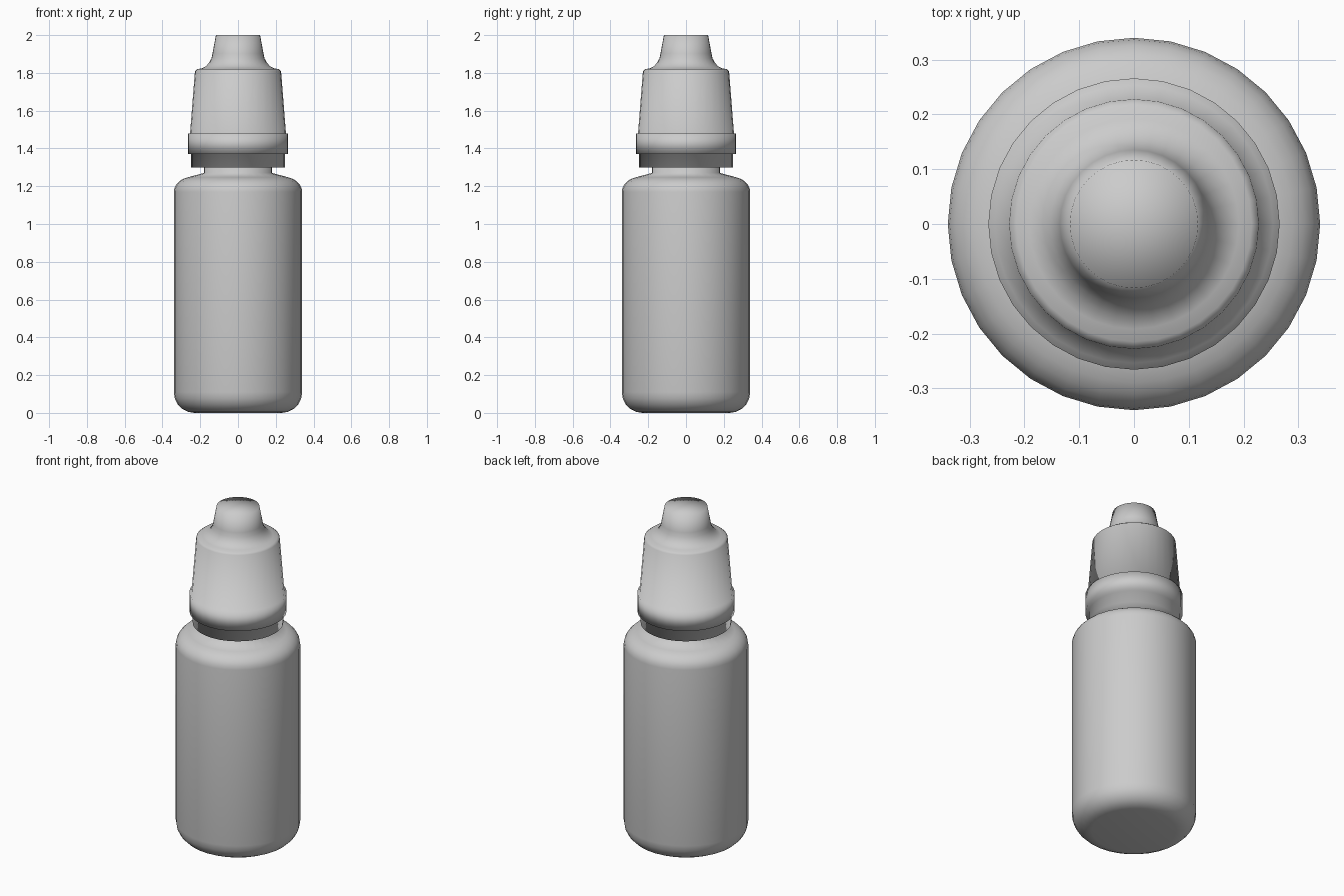
import bpy
import bmesh
import math

cube = bpy.data.objects.get("Cube")
if cube:
    bpy.data.objects.remove(cube, do_unlink=True)

SIDES = 32


def make_material(name, rgb):
    color = (*rgb, 1.0)
    mat = bpy.data.materials.new(name)
    mat.use_nodes = True
    mat.diffuse_color = color
    mat.node_tree.nodes["Principled BSDF"].inputs["Base Color"].default_value = color
    return mat


def lathe(name, profile, mat):
    """Spin a (radius, height) profile around the vertical axis."""
    bm = bmesh.new()
    verts = [bm.verts.new((r, 0, z)) for r, z in profile]
    edges = [bm.edges.new(pair) for pair in zip(verts, verts[1:])]
    bmesh.ops.spin(bm, geom=verts + edges, cent=(0, 0, 0), axis=(0, 0, 1),
                   angle=math.tau, steps=SIDES)
    bmesh.ops.remove_doubles(bm, verts=bm.verts[:], dist=0.0005)
    bmesh.ops.recalc_face_normals(bm, faces=bm.faces[:])
    for face in bm.faces:
        face.smooth = True
    mesh = bpy.data.meshes.new(name)
    bm.to_mesh(mesh)
    bm.free()
    mesh.materials.append(mat)
    obj = bpy.data.objects.new(name, mesh)
    bpy.context.collection.objects.link(obj)
    return obj


def arc(cx, cz, rx, rz, start, end, steps):
    """Points of an elliptical arc, angles in degrees."""
    angles = [math.radians(start + (end - start) * i / steps) for i in range(steps + 1)]
    return [(cx + rx * math.cos(a), cz + rz * math.sin(a)) for a in angles]


plastic = make_material("grey plastic", (0.6, 0.6, 0.6))

# Bottle: rounded base, straight wall, soft shoulder, neck hidden in the cap
bottle = [(0, 0)]
bottle += arc(0.23, 0.11, 0.11, 0.11, -90, 0, 5)
bottle += arc(0.24, 1.17, 0.10, 0.08, 0, 75, 5)
bottle += [(0.18, 1.27), (0.18, 1.36), (0, 1.36)]
lathe("bottle", bottle, plastic)

# Cap: seal ring, collar, tapered skirt, concave step up to the narrow tip
cap = [(0, 1.30), (0.248, 1.30), (0.248, 1.37), (0.266, 1.37), (0.266, 1.48),
       (0.254, 1.48), (0.228, 1.81)]
cap += arc(0.215, 1.91, 0.08, 0.09, 270, 185, 5)
cap += [(0.117, 2.0), (0, 2.0)]
lathe("screw_cap", cap, plastic)
